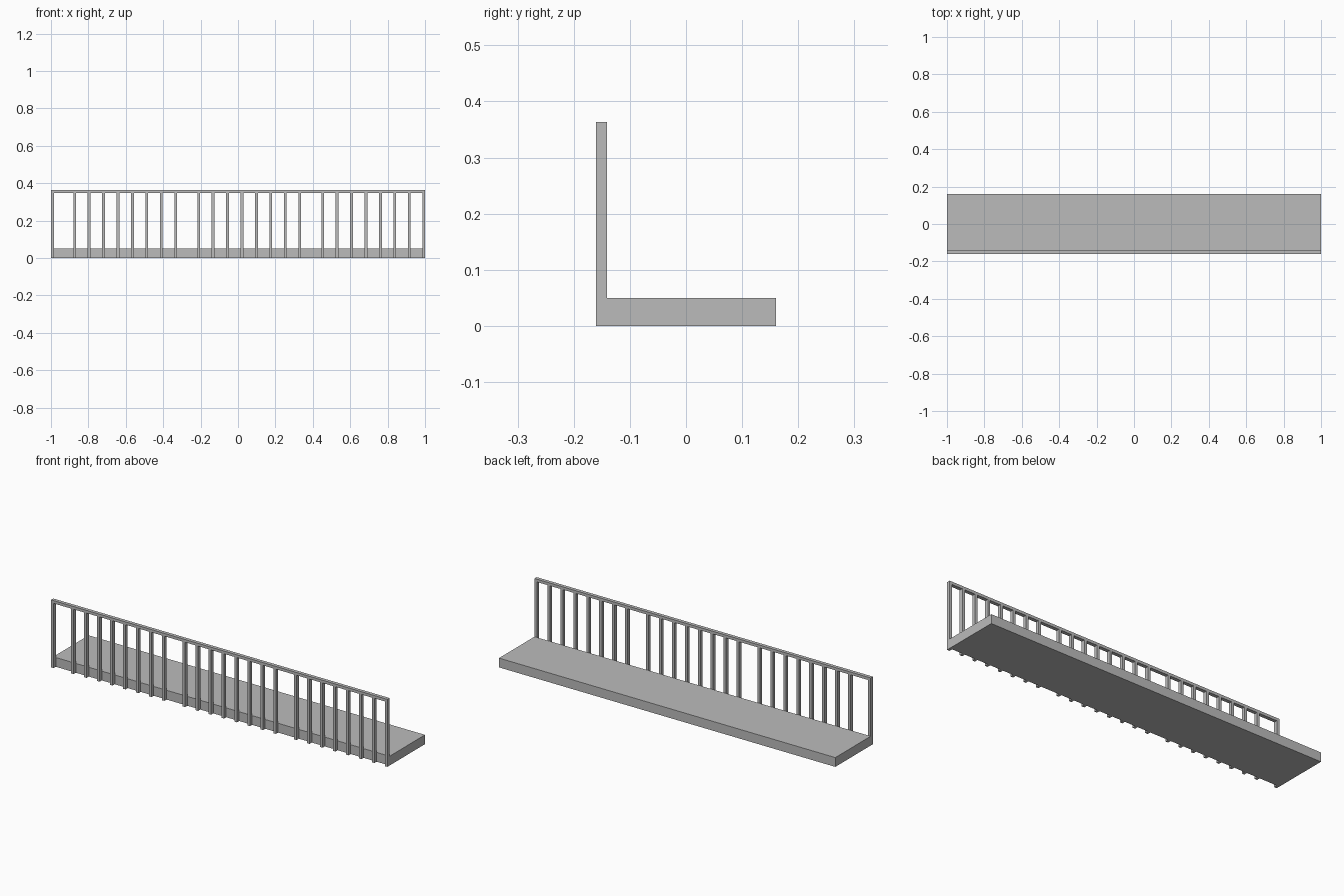
import bpy
import bmesh
from mathutils import Matrix, Vector

if "Cube" in bpy.data.objects:
    bpy.data.objects.remove(bpy.data.objects["Cube"], do_unlink=True)

# One plain grey for everything
grey = bpy.data.materials.new("plain grey")
grey.use_nodes = True
colour = (0.5, 0.5, 0.5, 1)
grey.diffuse_color = colour
grey.node_tree.nodes["Principled BSDF"].inputs["Base Color"].default_value = colour


def box(name, low, high):
    """Flat-faced box between two corners."""
    low, high = Vector(low), Vector(high)
    mesh = bpy.data.meshes.new(name)
    bm = bmesh.new()
    bmesh.ops.create_cube(bm, size=1, matrix=Matrix.LocRotScale((low + high) / 2, None, high - low))
    bm.to_mesh(mesh)
    bm.free()
    mesh.materials.append(grey)
    obj = bpy.data.objects.new(name, mesh)
    bpy.context.collection.objects.link(obj)
    return obj


FRONT, EDGE, BACK = -0.16, -0.141, 0.16
RAIL_BOTTOM, RAIL_TOP = 0.348, 0.363
POST = 0.015
PITCH = 0.0771

# Deck slab and handrail
box("deck", (-1, EDGE, 0), (1, BACK, 0.05))
box("handrail", (-1, FRONT, RAIL_BOTTOM), (1, EDGE, RAIL_TOP))

# Balusters: one at the left end, then three groups of eight
centres = [-1 + POST / 2]
for start in (-0.873, -0.21, 0.453):
    centres += [start + i * PITCH for i in range(8)]
for i, x in enumerate(centres):
    box(f"baluster_{i + 1}", (x - POST / 2, FRONT, 0), (x + POST / 2, EDGE, RAIL_BOTTOM))
